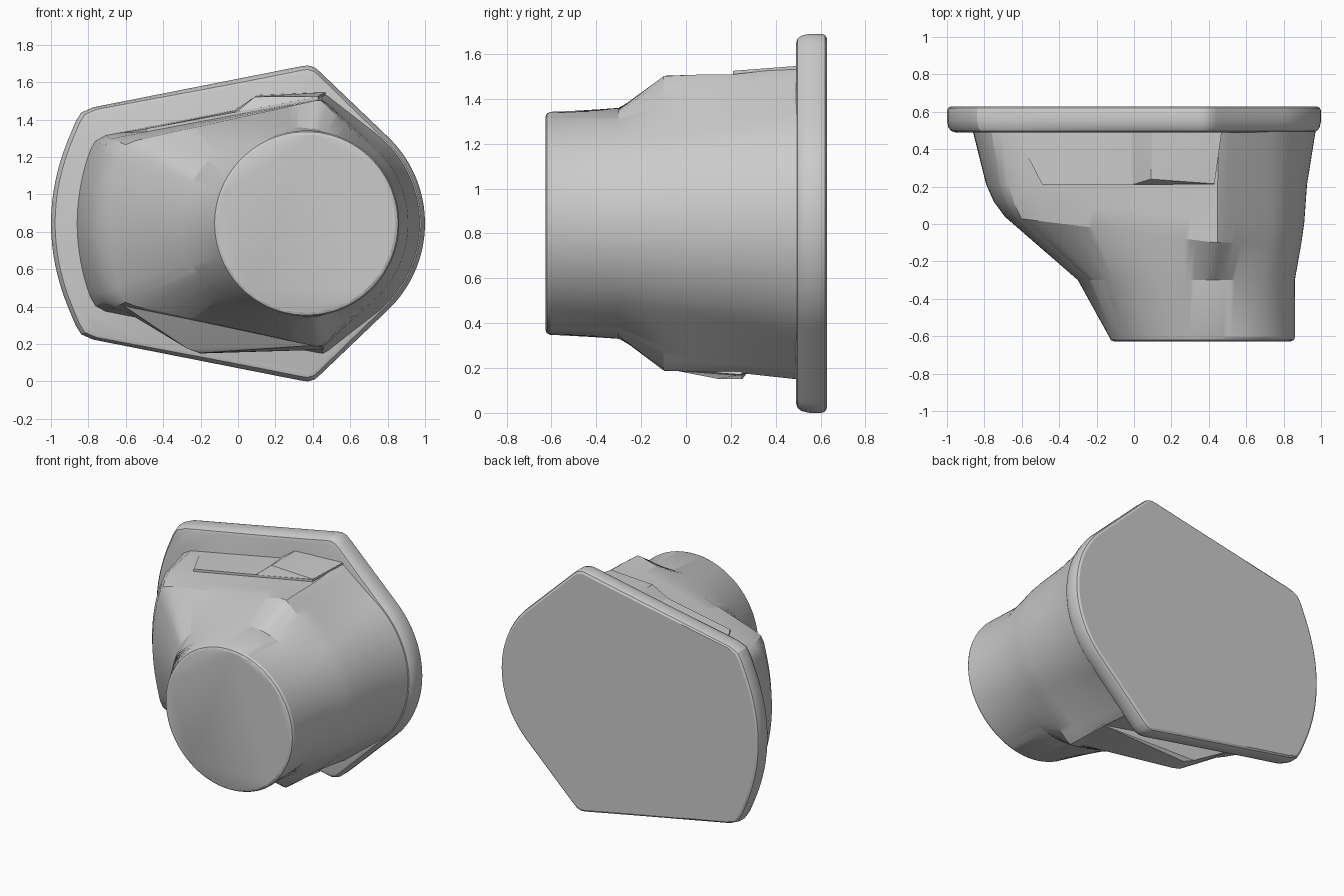
import bpy, bmesh, math
from mathutils import Vector
from mathutils.geometry import convex_hull_2d

cube = bpy.data.objects.get("Cube")
if cube:
    bpy.data.objects.remove(cube)

MID = 0.845          # height of the mirror plane
AXIS = 0.36          # x of the round neck axis
RAYS = 144

grey = bpy.data.materials.new("light grey")
grey.use_nodes = True
grey.diffuse_color = (0.6, 0.6, 0.6, 1)
grey.node_tree.nodes["Principled BSDF"].inputs["Base Color"].default_value = (0.6, 0.6, 0.6, 1)


def circle(x, z, r, rz=None):
    steps = [2 * math.pi * i / 96 for i in range(96)]
    return [(x + r * math.cos(a), z + (rz or r) * math.sin(a)) for a in steps]


def outline(left, left_corner, right_corner, radius):
    """Rounded shield shape: bowed left edge, two corner pairs, round right edge."""
    pts = circle(AXIS, 0, radius)
    for x, z, r in (left_corner, right_corner):
        pts += circle(x, z, r) + circle(x, -z, r)
    for i in range(-12, 13):
        dz = left_corner[1] * i / 12
        pts.append((left + dz * dz / 2.2, dz))
    return pts


def sample(pts, inset=0.0, cx=0.3):
    """Resample the convex hull of pts along evenly spaced rays."""
    hull = [Vector(pts[i]) for i in convex_hull_2d([Vector(p) for p in pts])]
    ring = []
    for k in range(RAYS):
        a = 2 * math.pi * k / RAYS
        d = Vector((math.cos(a), math.sin(a)))
        best = 0
        for i, p in enumerate(hull):
            u, e = p - Vector((cx, 0)), hull[i - 1] - p
            den = d.x * e.y - d.y * e.x
            if abs(den) < 1e-9:
                continue
            t = (u.x * e.y - u.y * e.x) / den
            s = (u.x * d.y - u.y * d.x) / den
            if -1e-5 <= s <= 1 + 1e-5:
                best = max(best, t)
        ring.append(Vector((cx, 0)) + d * (best - inset))
    return ring


def finish(name, bm, angle):
    bmesh.ops.recalc_face_normals(bm, faces=bm.faces)
    mesh = bpy.data.meshes.new(name)
    bm.to_mesh(mesh)
    bm.free()
    mesh.materials.append(grey)
    obj = bpy.data.objects.new(name, mesh)
    bpy.context.collection.objects.link(obj)
    bpy.ops.object.select_all(action='DESELECT')
    obj.select_set(True)
    bpy.context.view_layer.objects.active = obj
    bpy.ops.object.shade_smooth_by_angle(angle=math.radians(angle))
    return obj


def loft(name, sections, angle=25):
    """Skin a list of (depth function or number, ring) and cap both ends."""
    bm = bmesh.new()
    rings = []
    for y, ring in sections:
        depth = y if callable(y) else (lambda x, y=y: y)
        rings.append([bm.verts.new((p.x, depth(p.x), p.y + MID)) for p in ring])
    for a, b in zip(rings, rings[1:]):
        for i in range(RAYS):
            bm.faces.new((a[i - 1], a[i], b[i], b[i - 1]))
    bm.faces.new(rings[0])
    bm.faces.new(rings[-1])
    return finish(name, bm, angle)


def hull_part(name, points):
    bm = bmesh.new()
    for p in points:
        bm.verts.new(p)
    res = bmesh.ops.convex_hull(bm, input=bm.verts)
    bmesh.ops.delete(bm, geom=list({v for v in res["geom_interior"] if isinstance(v, bmesh.types.BMVert)}),
                     context='VERTS')
    return finish(name, bm, 20)


# Flange: flat plate with rounded rims
plate = outline(-1.0, (-0.77, 0.52, 0.1), (0.37, 0.765, 0.08), 0.64)
rim = [(0.49, 0.045), (0.497, 0.022), (0.515, 0.008), (0.55, 0), (0.605, 0), (0.62, 0.006), (0.628, 0.02)]
loft("flange", [(y, sample(plate, inset)) for y, inset in rim])

# Body: tapered shield sections, a slanted shoulder, then the round neck
shoulder = lambda x: 0.04 - 0.123 * (min(x, 0.44) + 0.7)
body = [
    (0.6, outline(-0.87, (-0.70, 0.39, 0.08), (0.45, 0.665, 0.035), 0.635)),
    (0.49, outline(-0.86, (-0.70, 0.39, 0.08), (0.45, 0.66, 0.035), 0.61)),
    (0.21, outline(-0.79, (-0.64, 0.38, 0.08), (0.44, 0.635, 0.03), 0.565)),
    (lambda x: 0.12 - 0.07 * (x + 0.75), outline(-0.75, (-0.6, 0.37, 0.08), (0.44, 0.633, 0.03), 0.55)),
    (shoulder, outline(-0.69, (-0.55, 0.36, 0.08), (0.43, 0.63, 0.03), 0.535)),
    (-0.3, circle(0.28, 0, 0.58, 0.515)),
    (-0.605, circle(AXIS + 0.005, 0, 0.497)),
    (-0.62, circle(AXIS + 0.005, 0, 0.49)),
    (-0.627, circle(AXIS + 0.005, 0, 0.475)),
]
loft("body_and_neck", [(y, sample(p)) for y, p in body])

# Upper step and its raised wedge, just in front of the flange
hull_part("upper_step", [
    (-0.49, 0.21, 1.352), (0.43, 0.21, 1.523), (-0.64, 0.5, 1.328), (0.47, 0.5, 1.546),
    (-0.49, 0.21, 1.25), (0.43, 0.21, 1.4), (-0.6, 0.5, 1.25), (0.47, 0.5, 1.4)])
hull_part("upper_wedge", [
    (-0.01, 0.21, 1.44), (0.09, 0.24, 1.522), (0.43, 0.215, 1.525), (-0.01, 0.5, 1.455),
    (0.1, 0.5, 1.53), (0.47, 0.5, 1.547), (0, 0.21, 1.35), (0.4, 0.5, 1.35)])

# Lower lug: pointed lump under the body
hull_part("lower_lug", [
    (-0.62, 0.08, 0.41), (-0.27, 0.13, 0.175), (-0.2, 0.14, 0.152), (-0.2, 0.25, 0.15),
    (-0.27, 0.27, 0.175), (0.46, 0.25, 0.17), (0.43, -0.08, 0.195), (-0.66, 0.27, 0.41),
    (-0.5, 0.2, 0.55), (0.4, 0.2, 0.5)])
